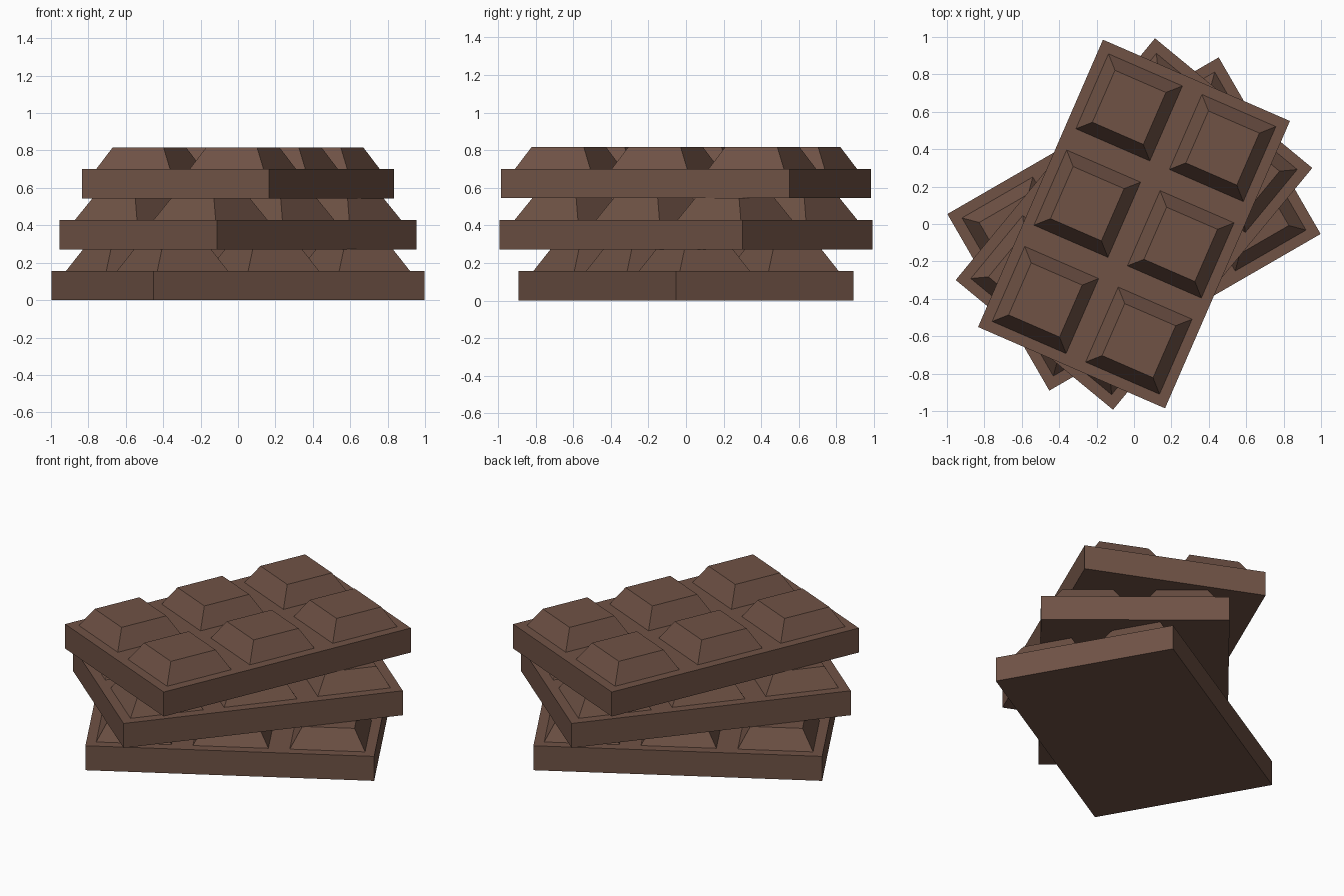
import bpy, bmesh
from math import radians
from mathutils import Vector, Matrix

if "Cube" in bpy.data.objects:
    bpy.data.objects.remove(bpy.data.objects["Cube"])

LENGTH, WIDTH, SLAB, CHUNK = 1.675, 1.09, 0.156, 0.116
INSET = 0.067
PITCH = SLAB + CHUNK

chocolate = bpy.data.materials.new("chocolate")
chocolate.diffuse_color = (0.16, 0.085, 0.06, 1)
chocolate.use_nodes = True
chocolate.node_tree.nodes["Principled BSDF"].inputs["Base Color"].default_value = chocolate.diffuse_color

# Chunk extents along the length and across the width
ROWS = [(-0.78, -0.343), (-0.219, 0.219), (0.343, 0.78)]
COLS = [(-0.488, -0.057), (0.057, 0.488)]


def chocolate_bar(name, level, angle):
    bm = bmesh.new()
    # Slab standing on its own base
    bmesh.ops.create_cube(bm, size=1, matrix=Matrix.Translation((0, 0, SLAB / 2))
                          @ Matrix.Diagonal((LENGTH, WIDTH, SLAB, 1)))
    # Score the slab along every chunk edge
    for axis, spans in ((Vector((1, 0, 0)), ROWS), (Vector((0, 1, 0)), COLS)):
        for span in spans:
            for cut in span:
                bmesh.ops.bisect_plane(bm, geom=bm.verts[:] + bm.edges[:] + bm.faces[:],
                                       plane_co=axis * cut, plane_no=axis)
    bm.normal_update()

    # Raise the scored cells into bevelled chunks
    def is_chunk(f):
        c = f.calc_center_median()
        return (f.normal.z > 0.9 and any(a < c.x < b for a, b in ROWS)
                and any(a < c.y < b for a, b in COLS))
    cells = [f for f in bm.faces if is_chunk(f)]
    bmesh.ops.inset_individual(bm, faces=cells, thickness=INSET, depth=CHUNK,
                               use_even_offset=True)
    bm.normal_update()

    mesh = bpy.data.meshes.new(name)
    bm.to_mesh(mesh)
    bm.free()
    mesh.materials.append(chocolate)
    obj = bpy.data.objects.new(name, mesh)
    obj.location.z = level * PITCH
    obj.rotation_euler.z = radians(angle)
    bpy.context.collection.objects.link(obj)


# Stack of three bars, each turned further than the one below
for level, (name, angle) in enumerate((("bottom_bar", 30), ("middle_bar", 50.5), ("top_bar", 66.5))):
    chocolate_bar(name, level, angle)
